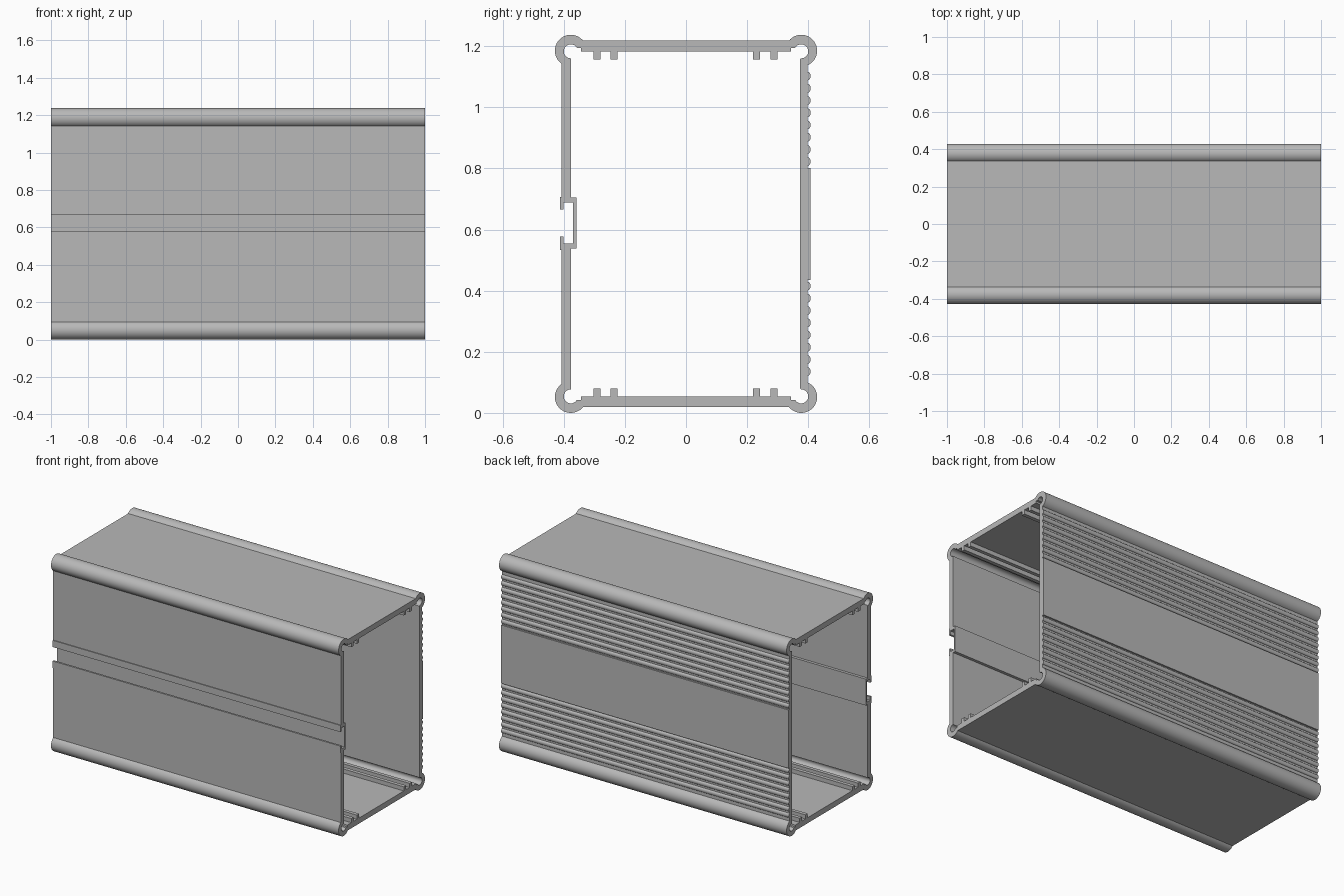
import bpy, bmesh
from math import radians, sin, cos, pi, degrees, acos, asin

if "Cube" in bpy.data.objects:
    bpy.data.objects.remove(bpy.data.objects["Cube"], do_unlink=True)

HEIGHT = 1.237
R, HOLE = 0.052, 0.023           # corner boss and its screw channel
CY, CZ = 0.377, 0.052            # corner boss centre
FRONT, BACK, FLOOR = -0.407, 0.398, 0.019   # outer wall planes
FRONT_IN, BACK_IN, FLOOR_IN = -0.376, 0.373, 0.054
CREST = 0.408                    # back ridges and centre band


def arc(cy, cz, r, start, end, steps):
    angles = [radians(start + (end - start) * i / steps) for i in range(steps + 1)]
    return [(cy + r * cos(a), cz + r * sin(a)) for a in angles]


def mirrored(points):
    return [(y, HEIGHT - z) for y, z in reversed(points)]


# Outer outline, lower half: two bosses, the back ridges, the centre band
to_floor = degrees(asin((CZ - FLOOR) / R))
to_front = degrees(acos((FRONT + CY) / R))
to_back = degrees(acos((BACK - CY) / R))
outer = arc(-CY, CZ, R, to_front, 360 - to_floor, 28)
outer += arc(CY, CZ, R, to_floor - 180, to_back, 28)
for i in range(8):
    z = 0.135 + 0.04 * i
    for k in range(9):
        t = pi * k / 8
        outer.append((BACK + (CREST - BACK) * sin(t), z - 0.014 * cos(t)))
outer += [(BACK, 0.435), (CREST, 0.435)]
outer += mirrored(outer)

# Lipped slot along the front wall
outer += [(FRONT, 0.707), (-0.412, 0.707), (-0.412, 0.665), (-0.4, 0.665),
          (-0.4, 0.688), (-0.37, 0.688), (-0.37, 0.555), (-0.4, 0.555),
          (-0.4, 0.577), (-0.412, 0.577), (-0.412, 0.533), (FRONT, 0.533)]

# Inner outline, lower half: open screw channels and four guide ribs
inner = arc(-CY, FLOOR_IN, HOLE, 90, 330, 20)
inner += [(-0.343, inner[-1][1]), (-0.343, FLOOR_IN)]
for y in (-0.303, -0.247, 0.219, 0.276):
    inner += [(y, FLOOR_IN), (y, 0.08), (y + 0.023, 0.08), (y + 0.023, FLOOR_IN)]
right_channel = arc(CY, FLOOR_IN, HOLE, 210, 450, 20)
inner += [(0.343, FLOOR_IN), (0.343, right_channel[0][1])]
inner += right_channel + [(BACK_IN, 0.08)]
inner += mirrored(inner)

# Back of the slot, standing into the interior
inner += [(FRONT_IN, 0.704), (-0.358, 0.704), (-0.358, 0.538), (FRONT_IN, 0.538)]

# Extrude the filled profile along x
curve = bpy.data.curves.new("enclosure_profile", 'CURVE')
curve.dimensions = '2D'
curve.fill_mode = 'BOTH'
curve.extrude = 1.0
for outline in (outer, inner):
    spline = curve.splines.new('POLY')
    spline.points.add(len(outline) - 1)
    for point, (y, z) in zip(spline.points, outline):
        point.co = (y, z, 0, 1)
    spline.use_cyclic_u = True

case = bpy.data.objects.new("extruded_enclosure", curve)
bpy.context.collection.objects.link(case)
case.rotation_euler = (pi / 2, 0, pi / 2)
bpy.ops.object.select_all(action='DESELECT')
case.select_set(True)
bpy.context.view_layer.objects.active = case
bpy.ops.object.convert(target='MESH')
case = bpy.context.view_layer.objects.active

# Weld the end faces to the walls
bm = bmesh.new()
bm.from_mesh(case.data)
bmesh.ops.remove_doubles(bm, verts=bm.verts, dist=0.0001)
bmesh.ops.recalc_face_normals(bm, faces=bm.faces)
bm.to_mesh(case.data)
bm.free()

# Plain aluminium grey
grey = bpy.data.materials.new("aluminium_grey")
grey.use_nodes = True
colour = (0.48, 0.48, 0.48, 1)
grey.diffuse_color = colour
grey.node_tree.nodes["Principled BSDF"].inputs["Base Color"].default_value = colour
case.data.materials.clear()
case.data.materials.append(grey)
bpy.ops.object.shade_smooth_by_angle(angle=radians(28))
